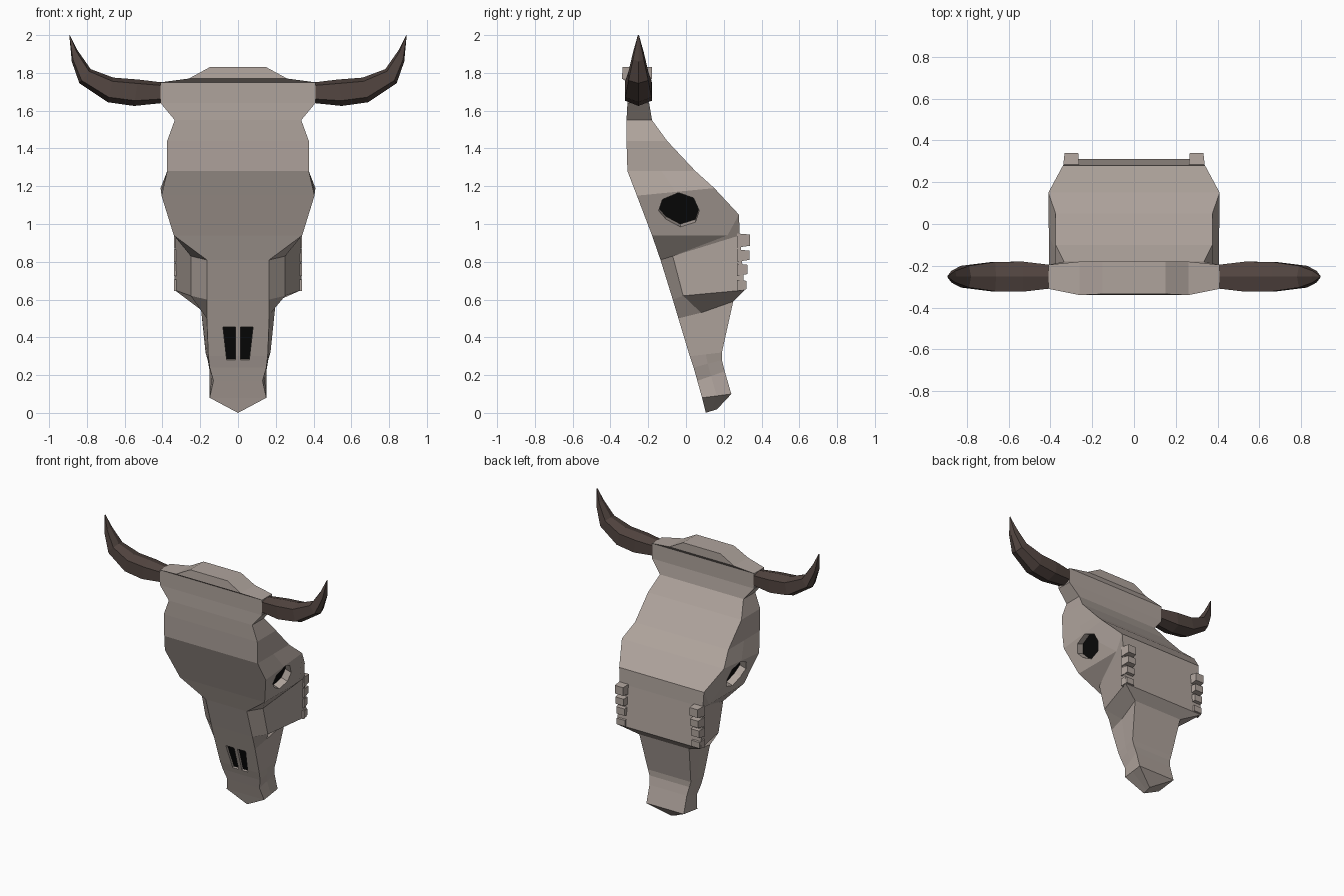
import bpy, bmesh
from mathutils import Vector

if "Cube" in bpy.data.objects:
    bpy.data.objects.remove(bpy.data.objects["Cube"])


def material(name, rgb):
    m = bpy.data.materials.new(name)
    m.use_nodes = True
    m.diffuse_color = (*rgb, 1)
    m.node_tree.nodes["Principled BSDF"].inputs["Base Color"].default_value = (*rgb, 1)
    return m


BONE = material("bone", (0.43, 0.37, 0.335))
HORN = material("dark horn", (0.085, 0.06, 0.052))
BLACK = material("socket black", (0.003, 0.003, 0.003))


def loft(name, rings, mats, closed=True):
    """Skin a list of equal-length point rings and cap both ends."""
    bm = bmesh.new()
    rows = [[bm.verts.new(p) for p in ring] for ring in rings]
    n = len(rows[0])
    for a, b in zip(rows, rows[1:]):
        for i in range(n):
            j = (i + 1) % n
            bm.faces.new((a[i], a[j], b[j], b[i]))
    bm.faces.new(rows[0])
    bm.faces.new(rows[-1])
    bmesh.ops.remove_doubles(bm, verts=bm.verts, dist=0.0005)
    bmesh.ops.recalc_face_normals(bm, faces=bm.faces)
    mesh = bpy.data.meshes.new(name)
    bm.to_mesh(mesh)
    bm.free()
    for m in mats:
        mesh.materials.append(m)
    obj = bpy.data.objects.new(name, mesh)
    bpy.context.collection.objects.link(obj)
    return obj


def mid(a, b):
    return tuple((p + q) / 2 for p, q in zip(a, b))


# Skull half sections from crown to nose: front edge, side crease, back edge
F_B = [
    ((.15, -.335, 1.83), None, (.15, -.18, 1.83)),
    ((.26, -.34, 1.77), None, (.26, -.18, 1.77)),
    ((.41, -.31, 1.75), None, (.41, -.195, 1.75)),
    ((.41, -.31, 1.64), None, (.41, -.195, 1.64)),
    ((.335, -.315, 1.55), None, (.335, -.18, 1.55)),
    ((.375, -.315, 1.44), None, (.375, -.10, 1.44)),
    ((.375, -.31, 1.28), None, (.375, .05, 1.28)),
    ((.405, -.26, 1.15), None, (.41, .15, 1.19)),
    ((.34, -.18, .94), (.34, .22, .94), (.34, .28, 1.05)),
    ((.165, -.135, .81), (.25, -.07, .83), (.335, .285, .94)),
    ((.165, -.07, .60), (.25, -.015, .62), (.335, .31, .65)),
    ((.165, -.04, .50), (.175, .08, .53), (.20, .25, .59)),
    ((.157, .02, .30), None, (.172, .19, .32)),
    ((.15, .04, .24), None, (.16, .19, .28)),
    ((.13, .06, .17), None, (.15, .205, .22)),
    ((.15, .085, .08), None, (.15, .24, .10)),
    ((0, .105, 0), None, (0, .165, .02)),
]
rings = []
for front, side, back in F_B:
    half = [front, side or mid(front, back), back]
    rings.append(half + [(-x, y, z) for x, y, z in reversed(half)])
skull = loft("skull", rings, [BONE, BLACK])


def recess(name, outline, normal, depth):
    """Cut a shallow socket whose floor is black and whose walls are bone."""
    n = Vector(normal).normalized()
    pts = [Vector(p) for p in outline]
    cutter = loft(name, [[p + n * .06 for p in pts], [p - n * depth for p in pts]],
                  [BONE, BLACK])
    for f in cutter.data.polygons:
        f.material_index = 1 if abs(f.normal.dot(n)) > .9 else 0
    mod = skull.modifiers.new(name, 'BOOLEAN')
    mod.operation, mod.solver, mod.object = 'DIFFERENCE', 'EXACT', cutter
    cutter.hide_render = True
    cutter.hide_viewport = True
    cutter.display_type = 'WIRE'
    return cutter


# Eye sockets on the temples and nostrils on the muzzle
EYE = [(-.145, 1.07), (-.125, 1.13), (-.04, 1.165), (.04, 1.135),
       (.07, 1.07), (.05, 1.01), (-.03, .985), (-.105, 1.025)]
NOSTRIL = [(.013, .455), (.08, .455), (.06, .28), (.013, .28)]
cutters = []
for s, label in ((1, "left"), (-1, "right")):
    eye = [(s * (.382 + (z - 1.08) * .3), y, z) for y, z in EYE]
    cutters.append(recess(label + "_eye_cutter", eye, (s, 0, -.3), .05))
    nose = [(s * x, -.04 + .3 * (.5 - z), z) for x, z in NOSTRIL]
    cutters.append(recess(label + "_nostril_cutter", nose, (0, -1, -.3), .015))

# Bake the cuts, then drop the cutters
mesh = bpy.data.meshes.new_from_object(
    skull.evaluated_get(bpy.context.evaluated_depsgraph_get()))
skull.modifiers.clear()
skull.data = mesh
for c in cutters:
    bpy.data.objects.remove(c)

# Horns: x, z of the upper edge, x, z of the lower edge, half depth
HORN_STEPS = [(.405, 1.75, .405, 1.64, .057), (.53, 1.765, .55, 1.625, .072),
              (.66, 1.775, .69, 1.645, .07), (.78, 1.82, .84, 1.745, .052),
              (.85, 1.92, .88, 1.86, .028), (.89, 2.0, .893, 1.998, .003)]
SECTION = [(0, 1), (1, .7), (1, -.6), (0, -1), (-1, -.6), (-1, .7)]
for s, label in ((1, "left"), (-1, "right")):
    rows = []
    for tx, tz, bx, bz, d in HORN_STEPS:
        top, low = Vector((s * tx, -.252, tz)), Vector((s * bx, -.252, bz))
        rows.append([low.lerp(top, (v + 1) / 2) + Vector((0, u * d, 0))
                     for u, v in SECTION])
    loft(label + "_horn", rows, [HORN])

# Four tapered teeth along each edge of the upper jaw
TEETH = [(.95, .875, .34), (.865, .80, .335), (.79, .725, .325), (.705, .645, .32)]
for s, label in ((1, "left"), (-1, "right")):
    for i, (top, low, tip) in enumerate(TEETH):
        base = [(s * x, .27, z) for x, z in
                ((.262, top), (.34, top), (.34, low), (.262, low))]
        end = [(s * x, tip, z) for x, z in
               ((.267, top - .006), (.332, top - .006), (.332, low + .01), (.267, low + .01))]
        loft(f"{label}_tooth_{i + 1}", [base, end], [BONE])
